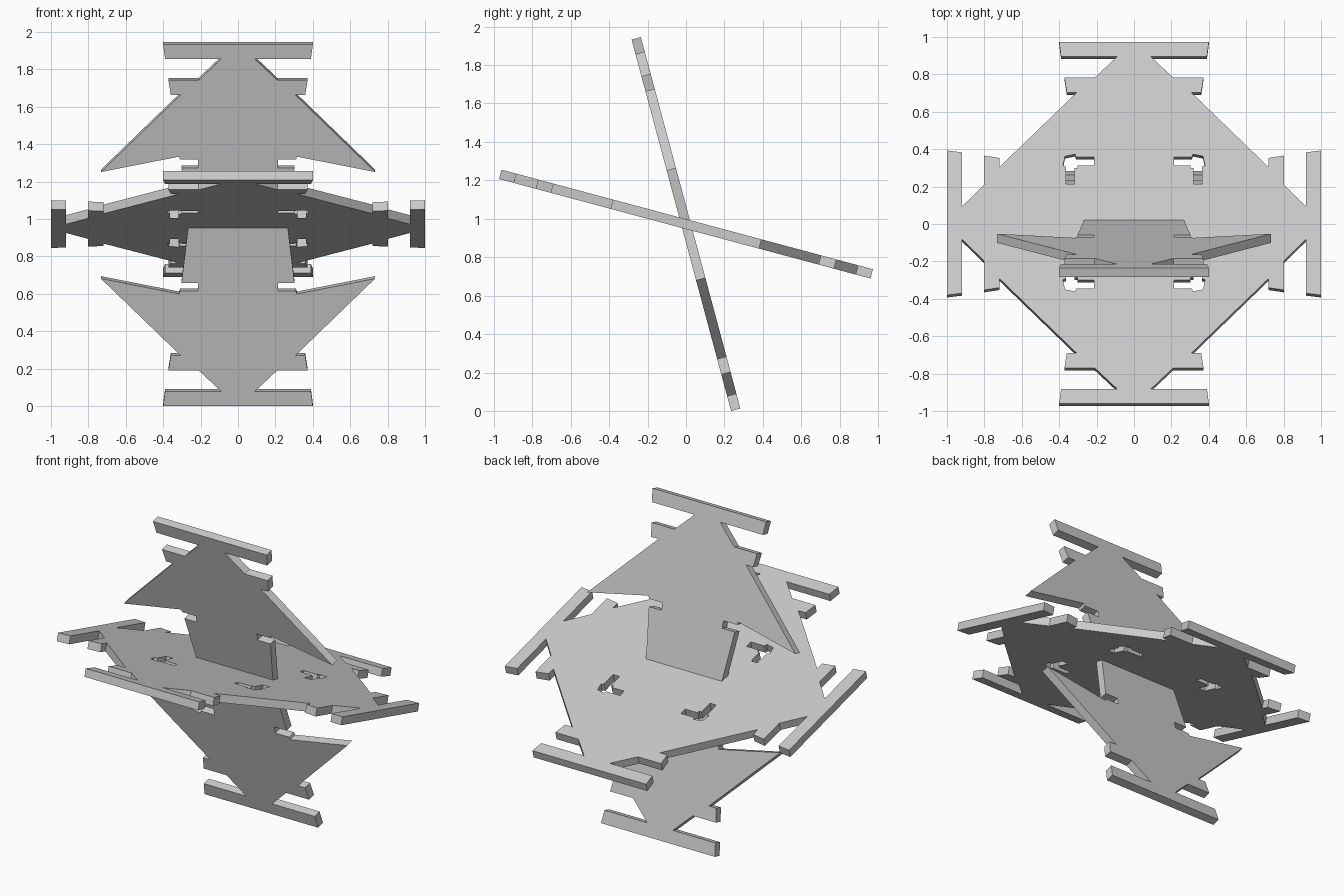
import bpy
from math import radians

if "Cube" in bpy.data.objects:
    bpy.data.objects.remove(bpy.data.objects["Cube"])

HALF_T = 0.025          # half plate thickness
CENTRE_Z = 0.9725
TILT = 15


def swap(pts):
    """Reflect a chain across the diagonal x = y."""
    return [(y, x) for x, y in reversed(pts)]


def four_way(quad):
    """Closed outline from one quadrant chain (top to right side)."""
    right = quad + [(x, -y) for x, y in reversed(quad)]
    loop = right + [(-x, y) for x, y in reversed(right)]
    out = []
    for p in loop:
        if not out or p != out[-1]:
            out.append(p)
    if out[0] == out[-1]:
        out.pop()
    return out


def plate(name, loops, angle):
    """Extruded flat plate with holes, tilted about x."""
    cu = bpy.data.curves.new(name, 'CURVE')
    cu.dimensions = '2D'
    cu.fill_mode = 'BOTH'
    cu.extrude = HALF_T
    for loop in loops:
        sp = cu.splines.new('POLY')
        sp.points.add(len(loop) - 1)
        for pt, (x, y) in zip(sp.points, loop):
            pt.co = (x, y, 0, 1)
        sp.use_cyclic_u = True
        sp.use_smooth = False
    ob = bpy.data.objects.new(name, cu)
    bpy.context.collection.objects.link(ob)
    ob.location.z = CENTRE_Z
    ob.rotation_euler.x = radians(angle)
    bpy.ops.object.select_all(action='DESELECT')
    ob.select_set(True)
    bpy.context.view_layer.objects.active = ob
    bpy.ops.object.convert(target='MESH')
    return ob


# End bar, neck and side tab shared by every arm
arm = [(0.40, 1.0), (0.39, 0.92), (0.09, 0.92), (0.21, 0.803),
       (0.372, 0.803), (0.359, 0.72), (0.308, 0.72)]

# Level plate: four arms and four branched slots
slot_half = [(0.302, 0.302), (0.302, 0.318), (0.214, 0.318),
             (0.214, 0.363), (0.31, 0.363), (0.315, 0.38), (0.369, 0.369)]
slot = slot_half + swap(slot_half)[1:-1]
slots = [[(sx * x, sy * y) for x, y in slot] for sx in (1, -1) for sy in (1, -1)]
plate("level_plate", [four_way(arm + swap(arm))] + slots, -TILT)

# Upright plate: two arms, swept wings and a narrow waist
wing = [(0.733, 0.295), (0.315, 0.38), (0.31, 0.363), (0.214, 0.363),
        (0.214, 0.318), (0.302, 0.318), (0.265, 0)]
plate("upright_plate", [four_way(arm + wing)], 90 + TILT)
